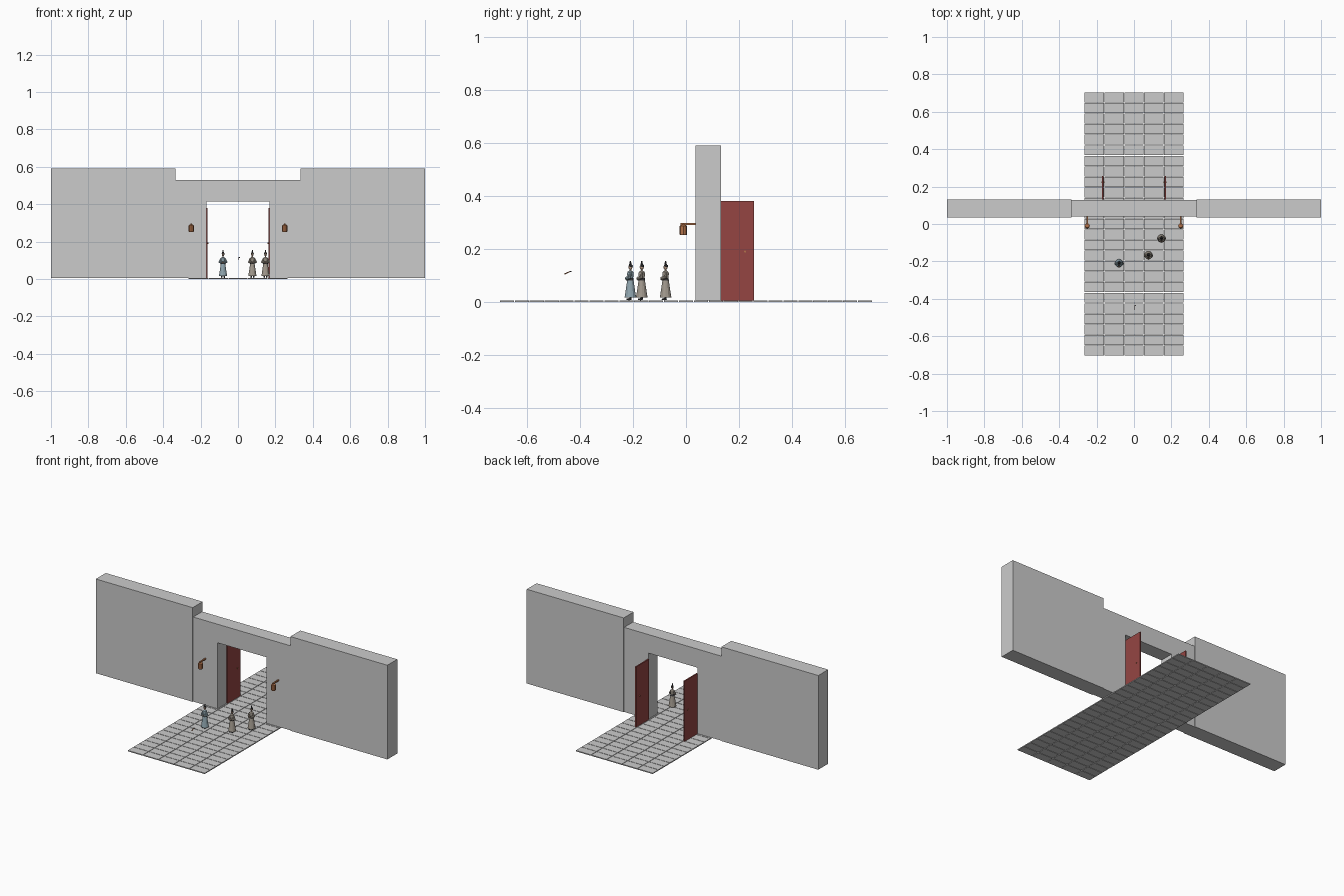
import bpy, bmesh, math
from mathutils import Matrix, Vector

if "Cube" in bpy.data.objects:
    bpy.data.objects.remove(bpy.data.objects["Cube"])


def material(name, rgb):
    m = bpy.data.materials.new(name)
    m.diffuse_color = (*rgb, 1)
    m.use_nodes = True
    m.node_tree.nodes["Principled BSDF"].inputs["Base Color"].default_value = m.diffuse_color
    return m


RED = material("door_red", (0.30, 0.06, 0.055))
COPPER = material("lantern_copper", (0.45, 0.17, 0.07))
BLUE = material("robe_blue", (0.28, 0.38, 0.43))
TAN = material("robe_tan", (0.36, 0.32, 0.27))
SKIN = material("skin", (0.55, 0.38, 0.28))
DARK = material("dark_cloth", (0.04, 0.04, 0.045))


def finish(bm, name, mat=None):
    bmesh.ops.recalc_face_normals(bm, faces=bm.faces)
    me = bpy.data.meshes.new(name)
    bm.to_mesh(me)
    bm.free()
    ob = bpy.data.objects.new(name, me)
    bpy.context.collection.objects.link(ob)
    if mat:
        me.materials.append(mat)
    return ob


def add_box(bm, x0, x1, y0, y1, z0, z1):
    c = Vector(((x0 + x1) / 2, (y0 + y1) / 2, (z0 + z1) / 2))
    bmesh.ops.create_cube(bm, size=1, matrix=Matrix.Translation(c) @
                          Matrix.Diagonal((x1 - x0, y1 - y0, z1 - z0, 1)))


def box(name, dims, mat=None):
    bm = bmesh.new()
    add_box(bm, *dims)
    return finish(bm, name, mat)


def lathe(name, loc, profile, mat, sides=10):
    """Stack of rings (radius, height) capped at both ends."""
    bm = bmesh.new()
    rings = []
    for r, z in profile:
        rings.append([bm.verts.new((loc[0] + r * math.cos(math.tau * i / sides),
                                    loc[1] + r * math.sin(math.tau * i / sides),
                                    loc[2] + z)) for i in range(sides)])
    for a, b in zip(rings, rings[1:]):
        for i in range(sides):
            j = (i + 1) % sides
            bm.faces.new((a[i], a[j], b[j], b[i]))
    bm.faces.new(rings[0])
    bm.faces.new(rings[-1])
    return finish(bm, name, mat)


def rod(name, p, q, r1, r2, mat, sides=8):
    p, q = Vector(p), Vector(q)
    d = q - p
    bm = bmesh.new()
    bmesh.ops.create_cone(bm, cap_ends=True, segments=sides, radius1=r1, radius2=r2,
                          depth=d.length, matrix=Matrix.Translation((p + q) / 2) @
                          d.to_track_quat('Z', 'Y').to_matrix().to_4x4())
    return finish(bm, name, mat)


def ball(name, loc, r, mat, scale=(1, 1, 1)):
    bm = bmesh.new()
    bmesh.ops.create_uvsphere(bm, u_segments=10, v_segments=6, radius=r,
                              matrix=Matrix.Translation(loc) @ Matrix.Diagonal((*scale, 1)))
    return finish(bm, name, mat)


# paved road: 5 x 25 slabs with narrow joints
bm = bmesh.new()
X, Y, COLS, ROWS, GAP = 0.265, 0.704, 5, 25, 0.0015
w, d = 2 * X / COLS, 2 * Y / ROWS
for i in range(COLS):
    for j in range(ROWS):
        x, y = -X + i * w, -Y + j * d
        add_box(bm, x + GAP, x + w - GAP, y + GAP, y + d - GAP, 0, 0.006)
finish(bm, "paving_slabs")

# city wall: two tall wings and the lower gate section between them
for side, s in (("left", -1), ("right", 1)):
    box(side + "_wall", (s * 1.0, s * 0.335, 0.035, 0.132, 0.006, 0.59))
    box(side + "_gate_pier", (s * 0.335, s * 0.168, 0.040, 0.128, 0.006, 0.415))
box("gate_lintel", (-0.335, 0.335, 0.040, 0.128, 0.415, 0.53))

# open doors, knobs, and hanging lanterns
for side, s in (("left", -1), ("right", 1)):
    box(side + "_door", (s * 0.162, s * 0.170, 0.130, 0.256, 0.006, 0.38), RED)
    rod(side + "_door_knob", (s * 0.157, 0.223, 0.19), (s * 0.174, 0.223, 0.19),
        0.004, 0.004, COPPER)
    lx, ly = s * 0.25, -0.010
    box(side + "_lantern_arm", (lx - 0.004, lx + 0.004, -0.020, 0.040, 0.291, 0.298), COPPER)
    lathe(side + "_lantern", (lx, ly, 0.252),
          [(0.012, 0), (0.014, 0.003), (0.014, 0.034), (0.011, 0.037), (0.003, 0.042)],
          COPPER, 8)


def figure(tag, x, y, robe):
    z = 0.006
    lathe(tag + "_robe", (x, y, z),
          [(0.022, 0.010), (0.019, 0.028), (0.0125, 0.072), (0.010, 0.080),
           (0.0125, 0.100), (0.011, 0.107), (0.004, 0.112)], robe, 12)
    lathe(tag + "_sash", (x, y, z),
          [(0.0125, 0.074), (0.0115, 0.082), (0.012, 0.085)], DARK, 12)
    rod(tag + "_neck", (x, y, z + 0.110), (x, y, z + 0.120), 0.0035, 0.0035, SKIN)
    ball(tag + "_head", (x, y, z + 0.125), 0.008, SKIN, (0.9, 1, 1.15))
    ball(tag + "_hair", (x, y + 0.0015, z + 0.129), 0.008, DARK, (1, 1, 0.8))
    rod(tag + "_topknot", (x, y, z + 0.133), (x, y, z + 0.149), 0.005, 0.002, DARK)
    for side, s in (("left", -1), ("right", 1)):
        rod(f"{tag}_{side}_upper_sleeve", (x + s * 0.010, y, z + 0.104),
            (x + s * 0.019, y - 0.003, z + 0.082), 0.0045, 0.006, robe)
        rod(f"{tag}_{side}_lower_sleeve", (x + s * 0.018, y - 0.003, z + 0.084),
            (x + s * 0.005, y - 0.015, z + 0.082), 0.005, 0.007, robe)
        ball(f"{tag}_{side}_hand", (x + s * 0.003, y - 0.017, z + 0.083), 0.003, SKIN)
        ball(f"{tag}_{side}_shoe", (x + s * 0.007, y - 0.005, z + 0.004), 0.005, DARK,
             (0.9, 2, 0.8))
        rod(f"{tag}_{side}_leg", (x + s * 0.007, y, z + 0.003),
            (x + s * 0.007, y, z + 0.016), 0.004, 0.004, DARK)


figure("blue_visitor", -0.080, -0.210, BLUE)
figure("first_guard", 0.077, -0.167, TAN)
figure("second_guard", 0.147, -0.077, TAN)

# small held object floating in the foreground
rod("held_rod", (0.004, -0.459, 0.105), (0.004, -0.434, 0.116), 0.0025, 0.0015, COPPER)
rod("held_rod_tip", (0.002, -0.437, 0.114), (0.011, -0.434, 0.115), 0.0018, 0.0018, DARK)
